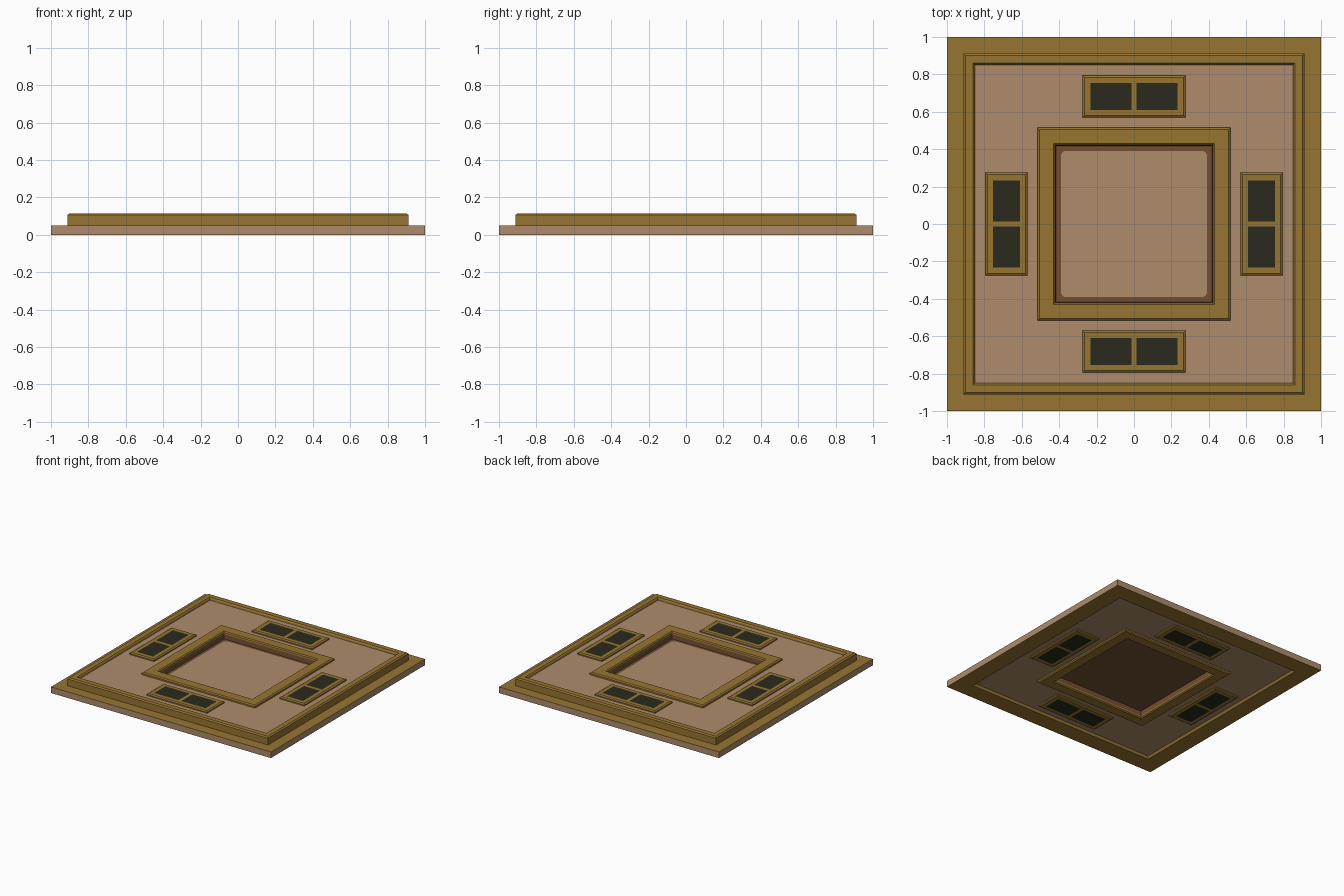
import bpy, bmesh, math
from mathutils import Matrix

cube = bpy.data.objects.get("Cube")
if cube:
    bpy.data.objects.remove(cube, do_unlink=True)


def material(name, rgb):
    m = bpy.data.materials.new(name)
    m.use_nodes = True
    color = (*rgb, 1.0)
    m.diffuse_color = color
    bsdf = next(n for n in m.node_tree.nodes if n.type == 'BSDF_PRINCIPLED')
    bsdf.inputs["Base Color"].default_value = color
    return m


MATS = [material("tan", (0.42, 0.265, 0.15)),
        material("gold", (0.31, 0.176, 0.031)),
        material("brown", (0.17, 0.08, 0.034)),
        material("dark_glass", (0.023, 0.023, 0.013))]
TAN, GOLD, BROWN, GLASS = range(len(MATS))

PANEL_Z, TOP_Z, STEP_Z = 0.095, 0.115, 0.05


def add_underside(bm):
    """Repeat the relief, mirrored through mid height, on the lower side."""
    copy = bmesh.ops.duplicate(bm, geom=bm.verts[:] + bm.edges[:] + bm.faces[:])["geom"]
    for item in copy:
        if isinstance(item, bmesh.types.BMVert):
            item.co.z = TOP_Z - item.co.z
    bmesh.ops.reverse_faces(bm, faces=[f for f in copy if isinstance(f, bmesh.types.BMFace)])


def finish(name, bm, turn=0.0):
    bm.transform(Matrix.Rotation(turn, 4, 'Z'))
    mesh = bpy.data.meshes.new(name)
    bm.to_mesh(mesh)
    bm.free()
    for m in MATS:
        mesh.materials.append(m)
    bpy.context.collection.objects.link(bpy.data.objects.new(name, mesh))


def rings(bm, size, profile, center=(0, 0), cap=None):
    """Stepped rectangular moulding; profile rows are (inset, z, colour of band before)."""
    last = None
    for inset, z, color in profile:
        hx, hy = size[0] - inset, size[1] - inset
        loop = [bm.verts.new((center[0] + sx * hx, center[1] + sy * hy, z))
                for sx, sy in ((-1, -1), (1, -1), (1, 1), (-1, 1))]
        if last:
            for i in range(4):
                j = (i + 1) % 4
                face = bm.faces.new((last[i], last[j], loop[j], loop[i]))
                face.material_index = color
        last = loop
    if cap is not None:
        bm.faces.new(last).material_index = cap


def sheet(bm, xs, ys, z, color_at):
    """Flat sheet divided along xs and ys; cells without a colour are left open."""
    grid = [[bm.verts.new((x, y, z)) for y in ys] for x in xs]
    for i in range(len(xs) - 1):
        for j in range(len(ys) - 1):
            color = color_at((xs[i] + xs[i + 1]) / 2, (ys[j] + ys[j + 1]) / 2)
            if color is not None:
                face = bm.faces.new((grid[i][j], grid[i + 1][j],
                                     grid[i + 1][j + 1], grid[i][j + 1]))
                face.material_index = color
    for v in [v for v in bm.verts if not v.link_faces]:
        bm.verts.remove(v)


WIN_X, WIN_Y, WIN_POS = 0.275, 0.112, 0.682
CENTER = 0.515

# Outer border: flat lower rim, tan edge, gold ledge and raised gold moulding
bm = bmesh.new()
rings(bm, (1, 1), [(0.149, TOP_Z - PANEL_Z, GOLD), (0.139, 0, GOLD), (0, 0, GOLD),
                   (0, STEP_Z, TAN), (0.088, STEP_Z, GOLD), (0.088, 0.106, GOLD),
                   (0.098, TOP_Z, GOLD), (0.139, TOP_Z, GOLD),
                   (0.146, 0.107, GOLD), (0.149, PANEL_Z, GOLD)])
finish("outer_border", bm)


# Main panel with openings for the centre and the four windows
def panel_color(x, y):
    x, y = sorted((abs(x), abs(y)))
    is_open = y < CENTER or (x < WIN_X and abs(y - WIN_POS) < WIN_Y)
    return None if is_open else TAN


half = [WIN_X, CENTER, WIN_POS - WIN_Y, WIN_POS + WIN_Y, 0.851]
cuts = [-c for c in reversed(half)] + half
bm = bmesh.new()
sheet(bm, cuts, cuts, PANEL_Z, panel_color)
add_underside(bm)
finish("main_panel", bm)

# Centre frame
bm = bmesh.new()
rings(bm, (CENTER, CENTER), [(0, PANEL_Z, GOLD), (0, 0.107, GOLD), (0.009, TOP_Z, GOLD),
                             (0.085, TOP_Z, GOLD), (0.093, 0.107, GOLD),
                             (0.095, 0.095, GOLD)])
add_underside(bm)
finish("center_frame", bm)

# Recessed tray inside the centre frame
bm = bmesh.new()
rings(bm, (0.42, 0.42), [(0, 0.095, BROWN), (0.002, 0.058, BROWN)], cap=BROWN)
add_underside(bm)
finish("center_tray", bm)

# Rounded inlay plate in the tray
bm = bmesh.new()
bmesh.ops.create_cube(bm, size=1)
bmesh.ops.transform(bm, verts=bm.verts,
                    matrix=Matrix.Translation((0, 0, 0.06)) @ Matrix.Diagonal((0.78, 0.78, 0.004, 1)))
upright = [e for e in bm.edges if abs(e.verts[0].co.z - e.verts[1].co.z) > 0.002]
bmesh.ops.bevel(bm, geom=upright, offset=0.025, segments=5, profile=0.5, affect='EDGES')
finish("center_inlay", bm)

# Four windows, each a raised frame with two dark panes
PANE_HALF_X, PANE_HALF_Y, PANE_X = 0.11, 0.072, 0.123
WIN_TOP, BEVEL = 0.111, 0.01


def window_color(x, y):
    in_pane = abs(abs(x) - PANE_X) < PANE_HALF_X and abs(y - WIN_POS) < PANE_HALF_Y
    return GLASS if in_pane else GOLD


for i, side in enumerate(("back", "right", "front", "left")):
    bm = bmesh.new()
    px = [PANE_X - PANE_HALF_X, PANE_X + PANE_HALF_X, WIN_X - BEVEL]
    dy = [PANE_HALF_Y, WIN_Y - BEVEL]
    sheet(bm, [-c for c in reversed(px)] + px,
          [WIN_POS - d for d in reversed(dy)] + [WIN_POS + d for d in dy],
          WIN_TOP, window_color)
    rings(bm, (WIN_X, WIN_Y), [(0, PANEL_Z, GOLD), (0, 0.104, GOLD),
                               (BEVEL, WIN_TOP, GOLD)], center=(0, WIN_POS))
    add_underside(bm)
    finish(side + "_window", bm, -i * math.pi / 2)
